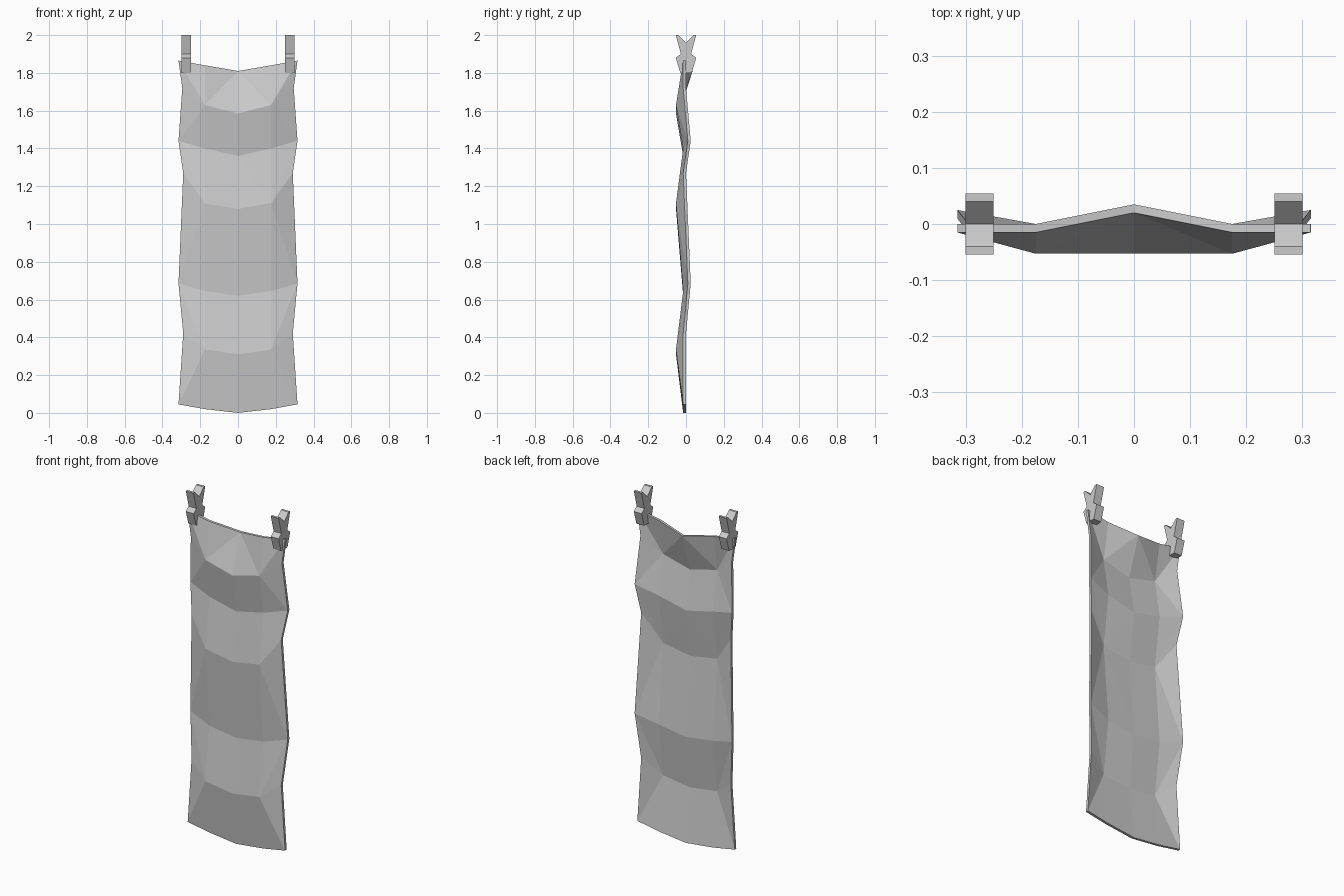
import bpy, bmesh

old = bpy.data.objects.get("Cube")
if old:
    bpy.data.objects.remove(old, do_unlink=True)

grey = bpy.data.materials.new("light_grey")
grey.use_nodes = True
colour = (0.6, 0.6, 0.6, 1)
grey.diffuse_color = colour
grey.node_tree.nodes["Principled BSDF"].inputs["Base Color"].default_value = colour


def finish(bm, name):
    bmesh.ops.recalc_face_normals(bm, faces=bm.faces)
    mesh = bpy.data.meshes.new(name)
    bm.to_mesh(mesh)
    bm.free()
    mesh.materials.append(grey)
    obj = bpy.data.objects.new(name, mesh)
    bpy.context.collection.objects.link(obj)
    return obj


# Hanging cloth: each row gives edge x, then z and front y for centre, inner, edge
FLAT, FOLD = -0.015, -0.053
rows = [
    (0.315, (0.0, 0.02, 0.045), (FLAT, FLAT, FLAT)),
    (0.29, (0.31, 0.335, 0.42), (FOLD, FOLD, FLAT)),
    (0.315, (0.62, 0.645, 0.685), (FLAT, FLAT, 0.01)),
    (0.29, (1.08, 1.11, 1.27), (FOLD, FOLD, FLAT)),
    (0.315, (1.36, 1.4, 1.44), (FLAT, FLAT, 0.01)),
    (0.295, (1.585, 1.63, 1.72), (FOLD, FOLD, FLAT)),
    (0.315, (1.81, 1.84, 1.865), (0.02, FLAT, FLAT)),
]
bm = bmesh.new()
grid = []
for edge_x, zs, ys in rows:
    xs = (0, 0.175, edge_x)
    grid.append([bm.verts.new(((1 if c > 0 else -1) * xs[abs(c)], ys[abs(c)], zs[abs(c)]))
                 for c in range(-2, 3)])
for r in range(len(rows) - 1):
    for c in range(4):
        a, b = grid[r][c], grid[r][c + 1]
        d, e = grid[r + 1][c], grid[r + 1][c + 1]
        # creases alternate so the folds fan out symmetrically
        tris = ((a, b, e), (a, e, d)) if (r + c) % 2 == 0 else ((a, b, d), (b, e, d))
        for tri in tris:
            bm.faces.new(tri)
# Give the cloth its thickness straight backwards
extruded = bmesh.ops.extrude_face_region(bm, geom=bm.faces[:], use_keep_orig=True)
back = [g for g in extruded["geom"] if isinstance(g, bmesh.types.BMVert)]
bmesh.ops.translate(bm, verts=back, vec=(0, 0.015, 0))
finish(bm, "cloth_banner")

# Clothes pegs: mirrored side profile with a V notch on top and a pinched waist
half = [(0.03, 1.8), (0.054, 1.88), (0.027, 1.9), (0.054, 2.0), (0.04, 2.0)]
profile = half + [(0, 1.96)] + [(-y, z) for y, z in reversed(half)]
for name, x in (("right_peg", -0.3), ("left_peg", 0.25)):
    bm = bmesh.new()
    face = bm.faces.new([bm.verts.new((x, y, z)) for y, z in profile])
    ext = bmesh.ops.extrude_face_region(bm, geom=[face], use_keep_orig=True)
    side = [g for g in ext["geom"] if isinstance(g, bmesh.types.BMVert)]
    bmesh.ops.translate(bm, verts=side, vec=(0.05, 0, 0))
    finish(bm, name)
